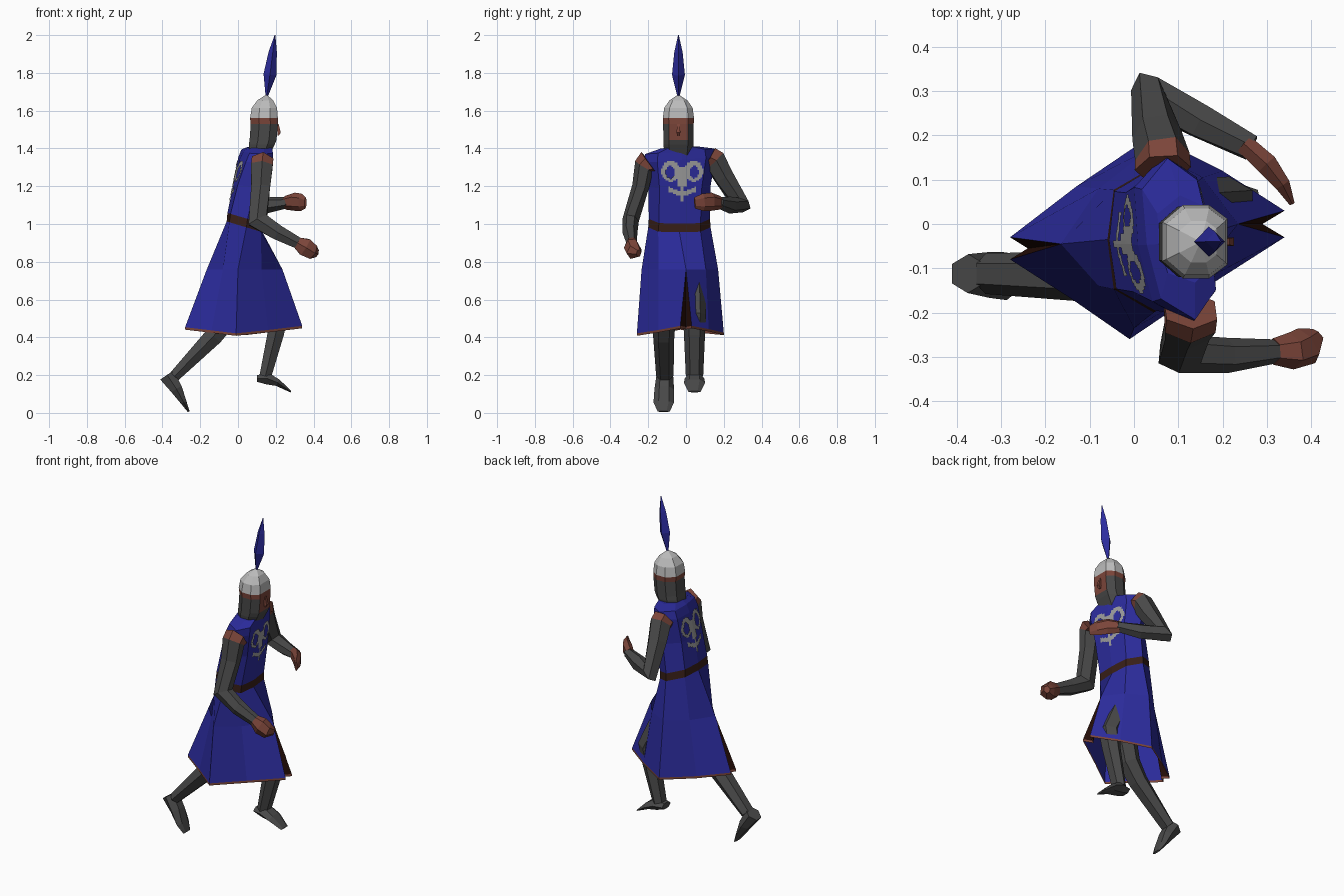
import bpy, bmesh, math
from mathutils import Vector as V
from mathutils.bvhtree import BVHTree

if "Cube" in bpy.data.objects:
    bpy.data.objects.remove(bpy.data.objects["Cube"])


def mat(name, r, g, b):
    m = bpy.data.materials.new(name)
    m.diffuse_color = (r, g, b, 1)
    m.use_nodes = True
    m.node_tree.nodes["Principled BSDF"].inputs["Base Color"].default_value = m.diffuse_color
    return m


BLUE = mat("blue cloth", .025, .025, .34)
MAIL = mat("dark grey mail", .066, .066, .066)
SKIN = mat("reddish skin", .2, .06, .042)
STEEL = mat("pale steel", .5, .5, .5)
BELT = mat("belt brown", .04, .014, .009)
DARK = mat("slit dark brown", .018, .004, .002)
EMBLEM = mat("emblem grey", .34, .34, .34)


def finish(name, bm, mats):
    bmesh.ops.remove_doubles(bm, verts=bm.verts, dist=1e-5)
    bmesh.ops.recalc_face_normals(bm, faces=bm.faces)
    me = bpy.data.meshes.new(name)
    bm.to_mesh(me)
    bm.free()
    for m in mats:
        me.materials.append(m)
    ob = bpy.data.objects.new(name, me)
    bpy.context.collection.objects.link(ob)
    return ob


def loft(name, rings, mats, rule=lambda band, side: 0, caps=True):
    bm = bmesh.new()
    vs = [[bm.verts.new(p) for p in r] for r in rings]
    n = len(vs[0])
    for b in range(len(vs) - 1):
        for i in range(n):
            j = (i + 1) % n
            f = bm.faces.new((vs[b][i], vs[b][j], vs[b + 1][j], vs[b + 1][i]))
            f.material_index = rule(b, i)
    if caps:
        bm.faces.new(vs[0][::-1]).material_index = rule(0, 0)
        bm.faces.new(vs[-1]).material_index = rule(len(vs) - 2, 0)
    return finish(name, bm, mats)


def tube(name, pts, ref, mats, sides=6, rule=lambda b, i: 0):
    """pts: (x, y, z, half width along ref, half width across it)"""
    P = [V(p[:3]) for p in pts]
    rings = []
    for k, p in enumerate(pts):
        a = (P[k] - P[k - 1]).normalized() if k else V()
        b = (P[k + 1] - P[k]).normalized() if k < len(P) - 1 else V()
        t = (a + b).normalized()
        up = V(ref)
        up = (up - t * up.dot(t)).normalized()
        side = t.cross(up)
        rings.append([P[k] + up * p[3] * math.sin(q) + side * p[4] * math.cos(q)
                      for q in [math.tau * (i + .5) / sides for i in range(sides)]])
    return loft(name, rings, mats, rule)


# Torso: boxy eight-sided rings, twisted and leaning forward
DIRS = [(1, 0), (.9, .68), (.1, 1), (-.85, .68), (-1, 0), (-.85, -.68), (.1, -1), (.9, -.68)]


def body_ring(z, cx, rx, ry, yaw, roll=0, pitch=0):
    c, s = math.cos(yaw), math.sin(yaw)
    out = []
    for dx, dy in DIRS:
        x, y = dx * rx, dy * ry
        out.append(V((cx + x * c - y * s, -.035 + x * s + y * c, z + roll * y - pitch * x)))
    return out


waist = body_ring(.985, .035, .095, .165, 0, 0, .3)
torso = loft("tunic_body", [
    waist,
    body_ring(1.03, .038, .094, .162, .02, 0, .3),
    body_ring(1.2, .068, .093, .165, .08, .02, .1),
    body_ring(1.34, .09, .082, .192, .16, .08, 0),
    body_ring(1.385, .1, .072, .185, .17, .08, 0),
    body_ring(1.405, .115, .06, .1, .17, .05, 0)],
    [BLUE, BELT], lambda b, i: 1 if b == 0 else 0)

# Skirt: flared, slit at front and back, thin trim at the hem
SLOTS = [0, 1, 2, 3, 4, 4, 4, 5, 6, 7, 0, 0]
mid = [(.235, 0), (.155, .105), (.035, .17), (-.08, .08), (-.165, -.045),
       (-.08, -.14), (0, -.235), (.125, -.145)]
hem = [(.34, .03), (.2, .12), (.04, .2), (-.13, .085), (-.28, -.03), (-.24, -.055),
       (-.28, -.08), (-.14, -.17), (-.01, -.26), (.16, -.145), (.34, -.03), (.29, 0)]


def hem_ring(dz):
    return [V((x, y, .41 + dz + .12 * abs(x))) for x, y in hem]


loft("skirt", [[waist[i] for i in SLOTS],
               [V((mid[i][0], mid[i][1], .76)) for i in SLOTS],
               hem_ring(.01), hem_ring(-.003)],
     [BLUE, DARK, SKIN],
     lambda b, i: 2 if b == 2 else 1 if b == 1 and i in (4, 5, 10, 11) else 0, caps=False)


# Emblems: thin plates laid on chest and back
def emblem_mask(u, v):
    outer = ((u - .06) / .05) ** 2 + ((v - 1.28) / .056) ** 2 < 1
    inner = ((u - .062) / .024) ** 2 + ((v - 1.275) / .034) ** 2 < 1
    return ((outer and not inner) or (u < .022 and 1.2 < v < 1.3)
            or (u < .012 and 1.12 < v < 1.21) or (u < .07 and abs(v - 1.155 - .4 * u) < .013))


tree = BVHTree.FromPolygons([v.co for v in torso.data.vertices],
                            [p.vertices[:] for p in torso.data.polygons])
for name, d, yc in (("chest_emblem", 1, -.02), ("back_emblem", -1, -.045)):
    bm = bmesh.new()
    s = .008
    for i in range(-15, 15):
        for k in range(30):
            y, z = i * s, 1.11 + k * s
            if not emblem_mask(abs(y + s / 2), z + s / 2):
                continue
            quad = []
            for a, b in ((0, 0), (s, 0), (s, s), (0, s)):
                hit = tree.ray_cast(V((d, yc + y + a, z + b)), V((-d, 0, 0)))[0]
                if hit:
                    quad.append(bm.verts.new(hit + V((d * .004, 0, 0))))
            if len(quad) == 4:
                bm.faces.new(quad if d > 0 else quad[::-1])
    finish(name, bm, [EMBLEM])

# Head: mail hood, skin band with face, steel cap
ANG = [math.radians(a) for a in (-36, 36, 70, 110, 150, 210, 250, 290)]


def head_ring(z, cx, rx, ry):
    return [V((cx + rx * math.cos(a), -.04 + ry * math.sin(a), z)) for a in ANG]


loft("head", [head_ring(1.35, .11, .06, .075), head_ring(1.42, .128, .082, .085),
              head_ring(1.445, .135, .085, .085), head_ring(1.53, .142, .086, .086),
              head_ring(1.56, .14, .088, .088), head_ring(1.615, .142, .08, .08),
              head_ring(1.655, .146, .05, .05), head_ring(1.682, .15, .006, .006)],
     [MAIL, SKIN, STEEL],
     lambda b, i: 2 if b > 3 else 1 if b == 3 or (b == 2 and i == 0) else 0)
tube("nose", [(.212, -.04, 1.53, .01, .004), (.218, -.04, 1.485, .014, .012),
              (.212, -.04, 1.468, .01, .004)], (0, 1, 0), [SKIN], 4)
tube("plume", [(.152, -.04, 1.675, .006, .006), (.169, -.04, 1.79, .034, .034),
               (.184, -.04, 1.91, .022, .022), (.196, -.04, 2.0, .002, .002)],
     (1, 1, 0), [BLUE], 4)


# Arms: first band is the sleeve trim
def trim(b, i):
    return 1 if b == 0 else 0


tube("right_arm", [(.128, -.195, 1.325, .07, .066), (.126, -.222, 1.305, .055, .066),
                   (.12, -.24, 1.2, .045, .058), (.105, -.293, 1.02, .044, .062),
                   (.21, -.297, .955, .04, .046), (.33, -.287, .893, .026, .034)],
     (0, 1, 0), [MAIL, SKIN], 6, trim)
tube("left_arm", [(.065, .125, 1.35, .068, .062), (.064, .152, 1.335, .068, .06),
                  (.052, .2, 1.25, .058, .056), (.035, .292, 1.1, .048, .06),
                  (.15, .232, 1.1, .042, .046), (.265, .172, 1.113, .032, .028)],
     (1, 2, 1), [MAIL, SKIN], 6, trim)

# Hands
tube("right_hand", [(.315, -.288, .9, .03, .036), (.355, -.287, .878, .042, .055),
                    (.39, -.275, .855, .045, .045), (.415, -.25, .845, .018, .022)],
     (0, 1, 0), [SKIN])
tube("left_hand", [(.25, .18, 1.112, .036, .025), (.3, .135, 1.118, .048, .028),
                   (.335, .09, 1.115, .046, .02), (.357, .046, 1.112, .03, .007)],
     (0, 0, 1), [SKIN])

# Legs and pointed feet
tube("right_leg", [(.035, -.1, .86, .07, .075), (-.06, -.115, .5, .062, .066),
                   (-.13, -.118, .405, .056, .056), (-.335, -.112, .195, .046, .034)],
     (0, 1, 0), [MAIL])
tube("right_foot", [(-.375, -.112, .2, .044, .05), (-.325, -.115, .125, .052, .036),
                    (-.287, -.118, .055, .054, .018), (-.261, -.118, .007, .032, .006)],
     (0, 1, 0), [MAIL])
tube("left_leg", [(.045, .03, .86, .07, .075), (.215, .045, .52, .062, .062),
                  (.2, .045, .42, .056, .05), (.145, .045, .195, .046, .036)],
     (0, 1, 0), [MAIL])
tube("left_foot", [(.1, .045, .182, .042, .02), (.155, .045, .182, .052, .036),
                   (.21, .045, .16, .056, .022), (.28, .045, .112, .032, .005)],
     (0, 1, 0), [MAIL])
